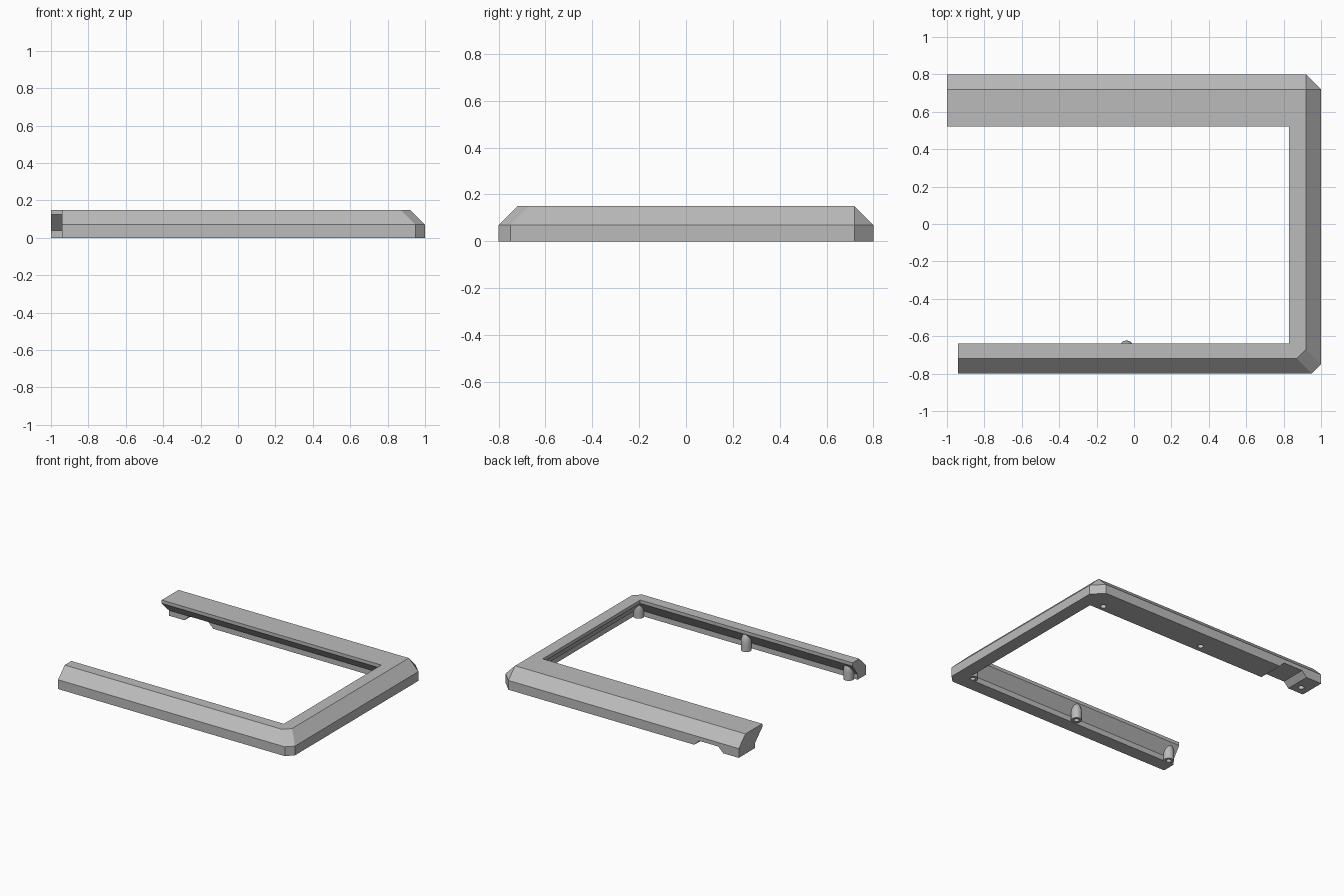
import bpy, bmesh, math
from mathutils import Vector

if "Cube" in bpy.data.objects:
    bpy.data.objects.remove(bpy.data.objects["Cube"], do_unlink=True)

grey = bpy.data.materials.new("plain_grey")
grey.use_nodes = True
grey.diffuse_color = (0.5, 0.5, 0.5, 1)
grey.node_tree.nodes["Principled BSDF"].inputs["Base Color"].default_value = (0.5, 0.5, 0.5, 1)


def finish(bm, name):
    bmesh.ops.recalc_face_normals(bm, faces=bm.faces)
    mesh = bpy.data.meshes.new(name)
    bm.to_mesh(mesh)
    bm.free()
    mesh.materials.append(grey)
    obj = bpy.data.objects.new(name, mesh)
    bpy.context.collection.objects.link(obj)
    return obj


def section(lip, foot):
    """Moulding outline as (distance in from outer edge, height)."""
    return [(0, 0), (0, 0.07), (0.08, 0.15), (lip, 0.15),
            (lip, 0.125), (foot, 0.04), (foot, 0)]


def cut(obj, cutter):
    mod = obj.modifiers.new("cut", "BOOLEAN")
    mod.operation = "DIFFERENCE"
    mod.solver = "EXACT"
    mod.object = cutter
    bpy.context.view_layer.objects.active = obj
    bpy.ops.object.modifier_apply(modifier=mod.name)
    bpy.data.objects.remove(cutter, do_unlink=True)


# U-shaped frame: mitred sections joined from the back end round to the front end
back, side, front = section(0.28, 0.195), section(0.17, 0.10), section(0.16, 0.10)
stations = [
    [(-1, 0.8 - d, z) for d, z in back],
    [(1 - s, 0.8 - d, z) for (d, z), (s, _) in zip(back, side)],
    [(1 - s, -0.8 + d, z) for (d, z), (s, _) in zip(front, side)],
    [(-0.94, -0.8 + d, z) for d, z in front],
]
bm = bmesh.new()
rings = [[bm.verts.new(p) for p in ring] for ring in stations]
for a, b in zip(rings, rings[1:]):
    for i in range(len(a)):
        j = (i + 1) % len(a)
        bm.faces.new((a[i], a[j], b[j], b[i]))
bm.faces.new(rings[0])
bm.faces.new(rings[-1])
bmesh.ops.recalc_face_normals(bm, faces=bm.faces)

# Clipped outer corners, each with an upright and a sloping facet
for point, normal in [((0.92, 0.8, 0), (1, 1, 0)), ((0.92, 0.72, 0.15), (1, 1, 1)),
                      ((0.95, -0.8, 0), (1, -1, 0)), ((0.87, -0.72, 0.15), (1, -1, 2))]:
    bmesh.ops.bisect_plane(bm, geom=bm.verts[:] + bm.edges[:] + bm.faces[:], dist=1e-5,
                           plane_co=point, plane_no=Vector(normal).normalized(),
                           clear_outer=True)
    bmesh.ops.holes_fill(bm, edges=[e for e in bm.edges if e.is_boundary], sides=0)
frame = finish(bm, "frame")

# Cable notch under the back arm
bm = bmesh.new()
outline = [(-0.89, -0.02), (-0.83, 0.04), (-0.67, 0.04), (-0.61, -0.02)]
face = bm.faces.new([bm.verts.new((x, 0.4, z)) for x, z in outline])
extruded = bmesh.ops.extrude_face_region(bm, geom=[face])["geom"]
bmesh.ops.translate(bm, vec=(0, 0.5, 0),
                    verts=[v for v in extruded if isinstance(v, bmesh.types.BMVert)])
cut(frame, finish(bm, "notch_cutter"))

# Screw holes in the bottom of the back arm
for x, y in [(-0.93, 0.67), (-0.04, 0.66), (0.82, 0.65)]:
    bm = bmesh.new()
    bmesh.ops.create_cone(bm, cap_ends=True, segments=24, radius1=0.021,
                          radius2=0.021, depth=0.1)
    bmesh.ops.translate(bm, vec=(x, y, 0.01), verts=bm.verts)
    cut(frame, finish(bm, "hole_cutter"))

# Domed screw bosses along the front arm, hollow from below
R, HOLE = 0.037, 0.018
profile = [(0, 0.06), (HOLE, 0.06), (HOLE, 0), (R, 0)]
for k in range(7):
    t = math.pi / 2 * k / 6
    profile.append((R * math.cos(t), 0.055 + 0.075 * math.sin(t)))
for name, x, y in [("boss_end", -0.88, -0.68), ("boss_middle", -0.04, -0.66),
                   ("boss_corner", 0.87, -0.68)]:
    bm = bmesh.new()
    verts = [bm.verts.new((r, 0, z)) for r, z in profile]
    edges = [bm.edges.new(pair) for pair in zip(verts, verts[1:])]
    bmesh.ops.spin(bm, geom=verts + edges, cent=(0, 0, 0), axis=(0, 0, 1),
                   angle=math.tau, steps=24, use_duplicate=False)
    bmesh.ops.remove_doubles(bm, verts=bm.verts, dist=1e-4)
    boss = finish(bm, name)
    boss.location = (x, y, 0)
    bpy.ops.object.select_all(action="DESELECT")
    boss.select_set(True)
    bpy.context.view_layer.objects.active = boss
    bpy.ops.object.shade_smooth_by_angle(angle=math.radians(35))
